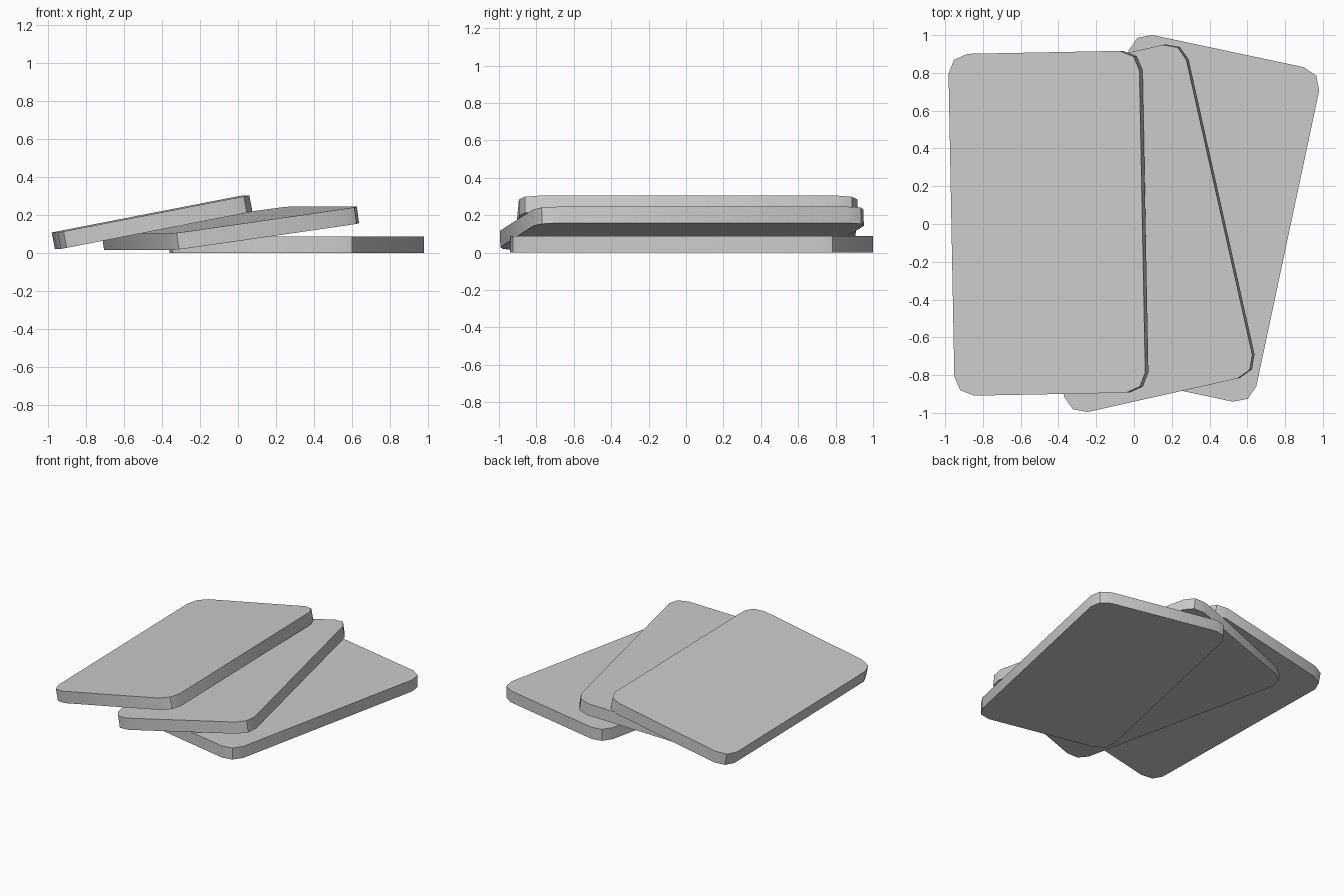
import bpy, bmesh
from math import radians
from mathutils import Matrix

cube = bpy.data.objects.get("Cube")
if cube:
    bpy.data.objects.remove(cube, do_unlink=True)

WIDTH, LENGTH, THICK, RADIUS = 1.03, 1.81, 0.088, 0.105

grey = bpy.data.materials.new("light_grey")
grey.use_nodes = True
colour = (0.6, 0.6, 0.6, 1)
grey.diffuse_color = colour
grey.node_tree.nodes["Principled BSDF"].inputs["Base Color"].default_value = colour


def card(name, centre, turn, tilt):
    """Slab with rounded corners, tilted about its long axis, then turned about z."""
    bm = bmesh.new()
    bmesh.ops.create_cube(bm, size=1)
    bmesh.ops.scale(bm, vec=(WIDTH, LENGTH, THICK), verts=bm.verts)
    uprights = [e for e in bm.edges
                if abs(e.verts[0].co.z - e.verts[1].co.z) > THICK / 2]
    bmesh.ops.bevel(bm, geom=uprights, offset=RADIUS, segments=2,
                    profile=0.5, affect='EDGES')
    bm.normal_update()
    mesh = bpy.data.meshes.new(name)
    bm.to_mesh(mesh)
    bm.free()
    mesh.materials.append(grey)
    obj = bpy.data.objects.new(name, mesh)
    bpy.context.collection.objects.link(obj)
    obj.matrix_world = (Matrix.Translation(centre)
                        @ Matrix.Rotation(radians(turn), 4, 'Z')
                        @ Matrix.Rotation(radians(-tilt), 4, 'Y'))
    bpy.ops.object.select_all(action='DESELECT')
    obj.select_set(True)
    bpy.context.view_layer.objects.active = obj
    bpy.ops.object.shade_smooth_by_angle(angle=radians(30))
    return obj


# Three fanned cards, each leaning on the one below
card("bottom_card", (0.31, 0.03, THICK / 2), -12, 0)
card("middle_card", (-0.04, -0.022, 0.13), 12.6, 8)
card("top_card", (-0.453, 0.004, 0.163), 1.1, 11)
